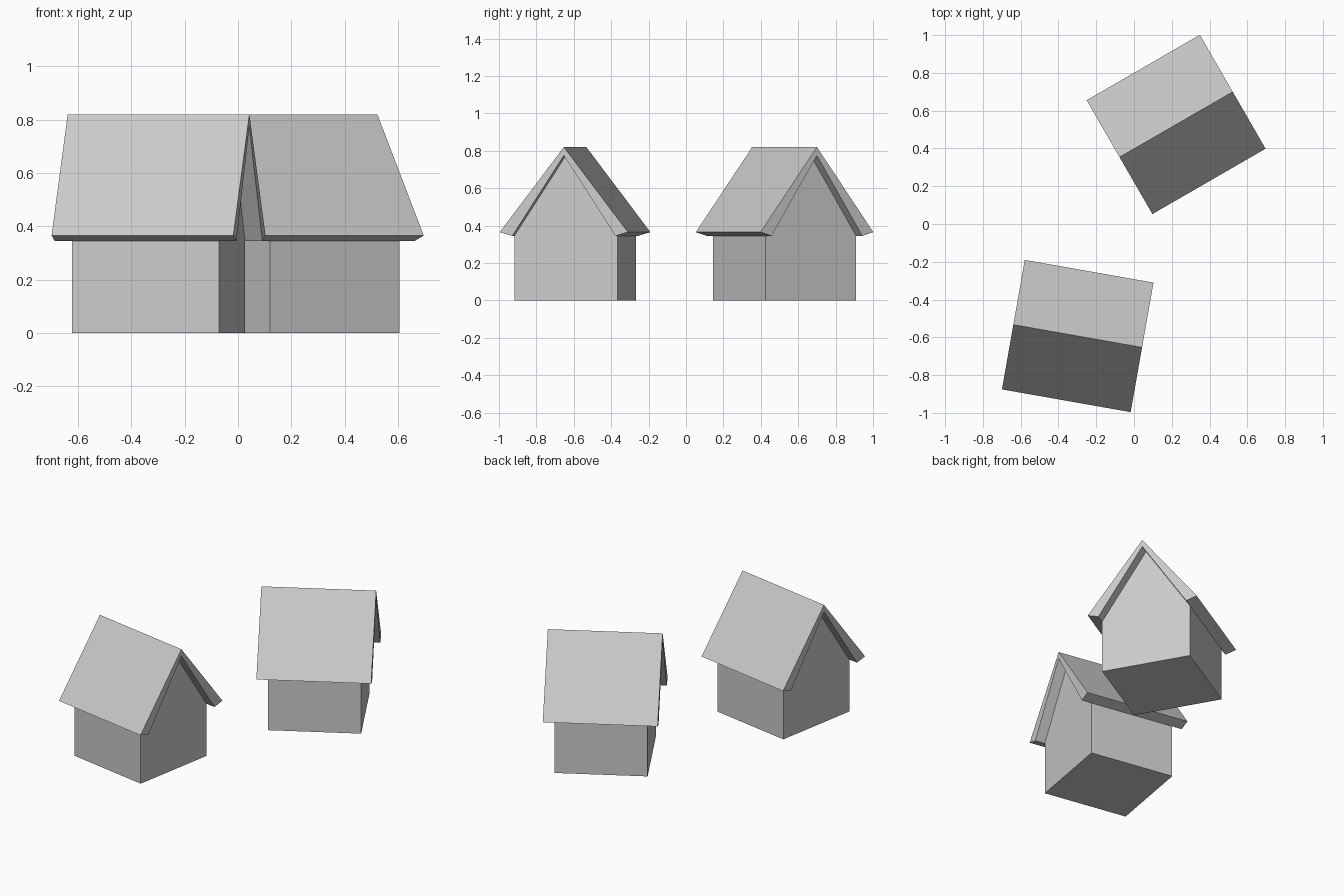
import bpy
import bmesh
from math import radians

cube = bpy.data.objects.get("Cube")
if cube:
    bpy.data.objects.remove(cube, do_unlink=True)

# One plain grey for everything
grey = bpy.data.materials.new("light_grey")
grey.use_nodes = True
colour = (0.6, 0.6, 0.6, 1)
grey.diffuse_color = colour
grey.node_tree.nodes["Principled BSDF"].inputs["Base Color"].default_value = colour

# Shared dimensions
WALL_HALF, WALL_TOP, GABLE_TOP = 0.28, 0.345, 0.775
ROOF_HALF, EAVE_TOP, RIDGE_TOP = 0.348, 0.365, 0.82


def extrude_profile(name, profile, half_length, location, angle):
    """Extrude a closed (y, z) outline along the ridge direction."""
    bm = bmesh.new()
    face = bm.faces.new([bm.verts.new((-half_length, y, z)) for y, z in profile])
    out = bmesh.ops.extrude_face_region(bm, geom=[face], use_keep_orig=True)
    verts = [v for v in out["geom"] if isinstance(v, bmesh.types.BMVert)]
    bmesh.ops.translate(bm, verts=verts, vec=(2 * half_length, 0, 0))
    bmesh.ops.recalc_face_normals(bm, faces=bm.faces)
    mesh = bpy.data.meshes.new(name)
    bm.to_mesh(mesh)
    bm.free()
    mesh.materials.append(grey)
    obj = bpy.data.objects.new(name, mesh)
    obj.location = (*location, 0)
    obj.rotation_euler.z = radians(angle)
    bpy.context.collection.objects.link(obj)
    return obj


def house(prefix, location, angle):
    # Gabled walls
    walls = [(-WALL_HALF, 0), (WALL_HALF, 0), (WALL_HALF, WALL_TOP),
             (0, GABLE_TOP), (-WALL_HALF, WALL_TOP)]
    extrude_profile(prefix + "_walls", walls, WALL_HALF, location, angle)
    # Overhanging roof shell with bevelled eaves
    roof = [(-ROOF_HALF, EAVE_TOP), (-WALL_HALF, WALL_TOP), (0, GABLE_TOP),
            (WALL_HALF, WALL_TOP), (ROOF_HALF, EAVE_TOP), (0, RIDGE_TOP)]
    extrude_profile(prefix + "_roof", roof, 0.346, location, angle)


house("front_house", (-0.298, -0.593), -10)
house("back_house", (0.223, 0.527), 30)
